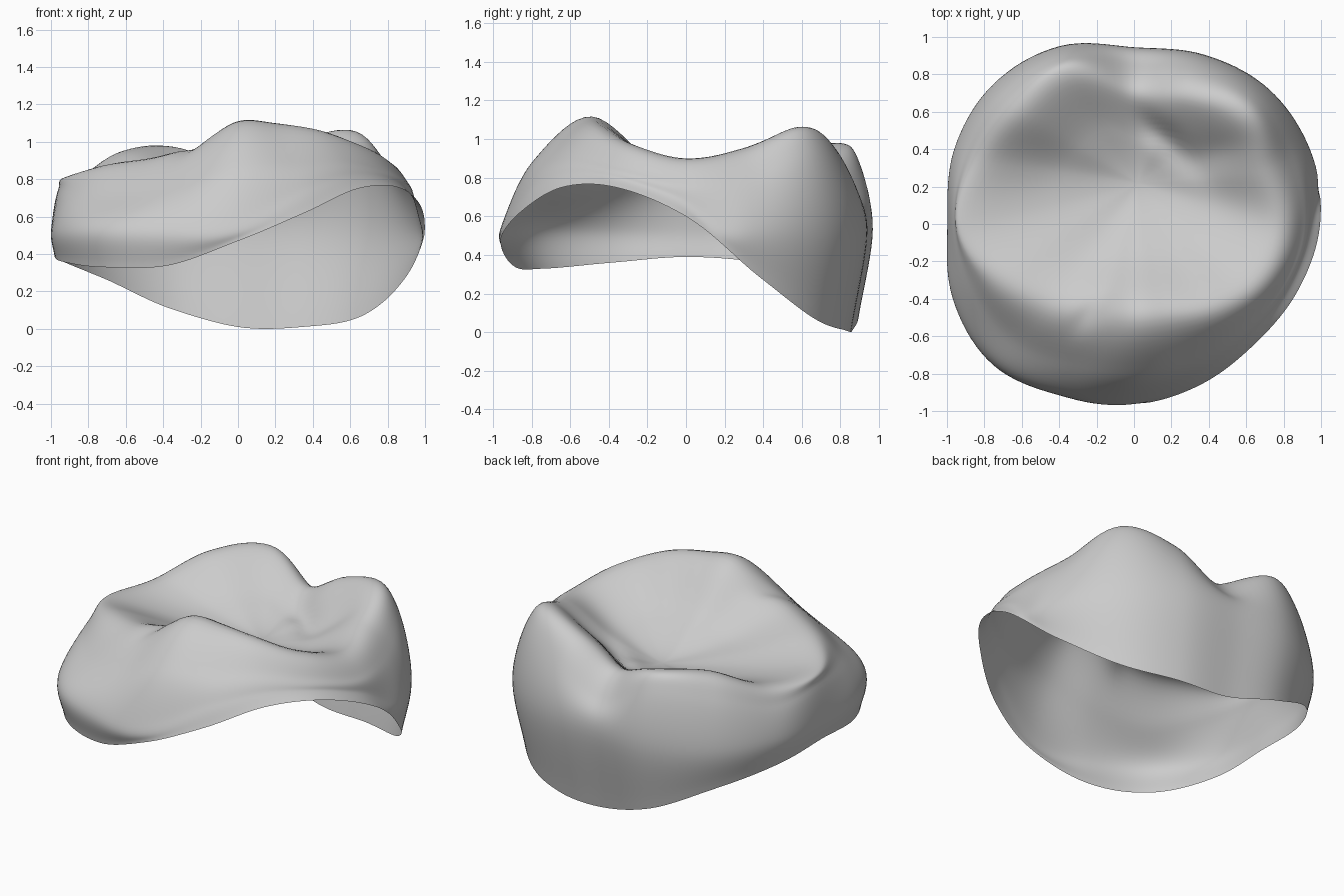
import bpy, bmesh, math
from mathutils import Vector

cube = bpy.data.objects.get("Cube")
if cube:
    bpy.data.objects.remove(cube, do_unlink=True)

SEGMENTS = 144
STEPS = 9

# Stations every 22.5 degrees, counter-clockwise from +x
outer_radius = [.995, 1.02, 1.02, .98, .945, 1.03, 1.06, 1.04,
                1.0, 1.045, 1.06, .99, .965, .93, .91, .945]
margin_height = [.6, .29, .07, .01, .01, .11, .27, .36,
                 .39, .36, .33, .34, .47, .62, .75, .75]
crest_radius = [.76, .74, .8, .74, .7, .86, .84, .86,
                .89, .74, .61, .51, .49, .51, .6, .71]
crest_height = [.9, .95, 1.06, .99, .85, .97, .95, .82,
                .81, .88, .92, 1.0, 1.11, 1.1, 1.06, .97]
floor = Vector((.02, .22, .7))


def spline(a, b, c, d, t):
    """Catmull-Rom blend between b and c."""
    return b + (c - a) * (t / 2) + (a * 2 - b * 5 + c * 4 - d) * (t * t / 2) \
        + (b * 3 - a - c * 3 + d) * (t ** 3 / 2)


def around(values, turn):
    """Smooth periodic lookup in a list of stations."""
    n = len(values)
    i = int(turn * n)
    t = turn * n - i
    return spline(*[values[(i + k) % n] for k in (-1, 0, 1, 2)], t)


def bump(p, x, y, width, length, angle, amount):
    """Elongated swelling (or groove) at a spot of the biting surface."""
    dx, dy = p.x - x, p.y - y
    u = dx * math.cos(angle) + dy * math.sin(angle)
    v = dy * math.cos(angle) - dx * math.sin(angle)
    return amount * math.exp(-(u / length) ** 2 - (v / width) ** 2)


def detail(p):
    """Grooves and ridges on the biting surface."""
    return (bump(p, .16, .46, .07, .2, -.75, -.05)
            + bump(p, .42, .38, .1, .2, .2, -.03)
            + bump(p, -.25, -.5, .06, .12, .9, -.025))


def profile(turn):
    """Points from the open lower margin, over the crest, to the basin floor."""
    angle = turn * math.tau
    direction = Vector((math.cos(angle), math.sin(angle), 0))
    up = Vector((0, 0, 1))
    radius = around(outer_radius, turn)
    low = max(around(margin_height, turn), 0)
    rim = around(crest_radius, turn)
    top = around(crest_height, turn)
    flare = 1 - .18 * max(.5 - low, 0)
    shoulder_height = top - .02 - .45 * (radius - rim)
    # Where the margin is high the wall leans in straight above it
    high = min(max((low - .35) / .3, 0), 1)
    high = high * high * (3 - 2 * high)
    belly = .53 + high * (low + .42 * (shoulder_height - low) - .53)
    margin = direction * radius * flare + up * low
    waist = direction * radius * (1 - .05 * high) + up * belly
    shoulder = direction * (rim + .65 * (radius - rim)) + up * shoulder_height
    crest = direction * rim + up * top
    slope = crest.lerp(floor, .5)
    slope.z = top + (floor.z - top) * .65
    keys = [margin, waist, shoulder, crest, slope, floor]
    keys = [margin * 2 - waist] + keys + [floor * 2 - slope]
    keys[-1].z = slope.z
    points = []
    for i in range(len(keys) - 3):
        for s in range(STEPS):
            points.append(spline(*keys[i:i + 4], s / STEPS))
    for i, p in enumerate(points):
        if i > 2 * STEPS:
            p.z += detail(p) * min((i - 2 * STEPS) / STEPS, 1)
    return points


# Crown shell, open underneath
bm = bmesh.new()
columns = [[bm.verts.new(p) for p in profile(i / SEGMENTS)] for i in range(SEGMENTS)]
centre = bm.verts.new(floor + Vector((0, 0, detail(floor))))
for i, here in enumerate(columns):
    there = columns[(i + 1) % SEGMENTS]
    for j in range(len(here) - 1):
        bm.faces.new((here[j], there[j], there[j + 1], here[j + 1]))
    bm.faces.new((here[-1], there[-1], centre))

mesh = bpy.data.meshes.new("crown_shell")
bm.to_mesh(mesh)
bm.free()
crown = bpy.data.objects.new("crown_shell", mesh)
bpy.context.collection.objects.link(crown)
mesh.polygons.foreach_set("use_smooth", [True] * len(mesh.polygons))

# Plain grey material
grey = bpy.data.materials.new("light_grey")
grey.use_nodes = True
colour = (.6, .6, .6, 1)
grey.diffuse_color = colour
grey.node_tree.nodes["Principled BSDF"].inputs["Base Color"].default_value = colour
mesh.materials.append(grey)
